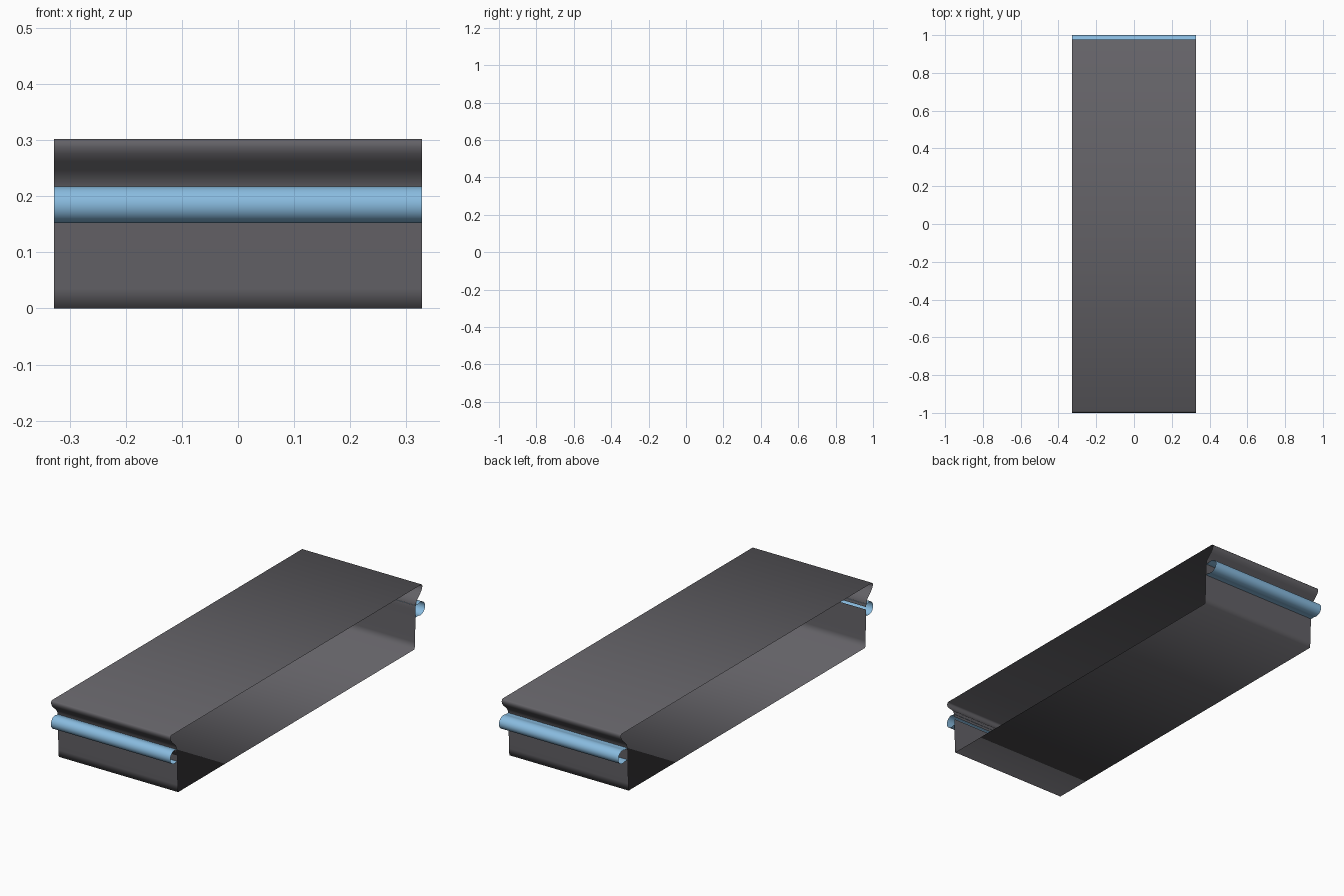
import bpy, bmesh, math

if "Cube" in bpy.data.objects:
    bpy.data.objects.remove(bpy.data.objects["Cube"])

HALF_W = 0.328


def material(name, rgb):
    m = bpy.data.materials.new(name)
    m.diffuse_color = (*rgb, 1)
    m.use_nodes = True
    m.node_tree.nodes["Principled BSDF"].inputs["Base Color"].default_value = m.diffuse_color
    return m


grey = material("dark grey", (0.125, 0.121, 0.134))
blue = material("light blue", (0.25, 0.50, 0.74))


def sweep(name, paths, mat, angle):
    """Open sheet: (y, z) profiles stretched across the width, with no end caps."""
    bm = bmesh.new()
    for path in paths:
        rows = [[bm.verts.new((x, y, z)) for x in (-HALF_W, HALF_W)] for y, z in path]
        for a, b in zip(rows, rows[1:]):
            bm.faces.new((a[0], a[1], b[1], b[0]))
    bmesh.ops.remove_doubles(bm, verts=bm.verts, dist=1e-5)
    bmesh.ops.recalc_face_normals(bm, faces=bm.faces)
    me = bpy.data.meshes.new(name)
    bm.to_mesh(me)
    bm.free()
    me.materials.append(mat)
    ob = bpy.data.objects.new(name, me)
    bpy.context.collection.objects.link(ob)
    bpy.ops.object.select_all(action='DESELECT')
    ob.select_set(True)
    bpy.context.view_layer.objects.active = ob
    bpy.ops.object.shade_smooth_by_angle(angle=math.radians(angle))
    return ob


# Counter body: overhanging lip, S-shaped undercut, straight wall, flat floor
# Each pair is (inset from the lip, height)
lip = [(0.006, 0.302), (0.001, 0.297), (0.0, 0.288), (0.004, 0.276), (0.016, 0.262),
       (0.034, 0.246), (0.046, 0.232), (0.051, 0.217), (0.053, 0.2)]
wall = [(0.053, 0.187), (0.054, 0.152), (0.056, 0.08), (0.058, 0.035), (0.060, 0.0)]
FRONT, BACK = -0.998, 0.978
front_lip = [(FRONT + d, z) for d, z in lip]
front_wall = [(FRONT + d, z) for d, z in wall]
back_side = [(BACK - d, z) for d, z in lip + wall]
# one strip from the front lip over the top, down the back, along the floor,
# and up the front wall, leaving a narrow slot behind the front rail
sweep("counter_body", [front_lip[::-1] + back_side + front_wall[::-1]], grey, 100)


# Bumper rails: hollow C-shaped tubes opening towards the body wall
def rail(name, side, wall_y, depth):
    r, zc, n = 0.0325, 0.185, 20
    cy = 1.0 - depth
    arc = []
    for i in range(n + 1):
        t = math.radians(-115 + 230 * i / n)
        arc.append((side * (cy + depth * math.cos(t)), zc + r * math.sin(t)))
    ends = [[(side * wall_y, arc[0][1])], [(side * wall_y, arc[-1][1])]]
    sweep(name, [ends[0] + arc + ends[1]], blue, 40)


rail("front_rail", -1, 0.945, 0.033)
rail("back_rail", 1, 0.925, 0.036)
